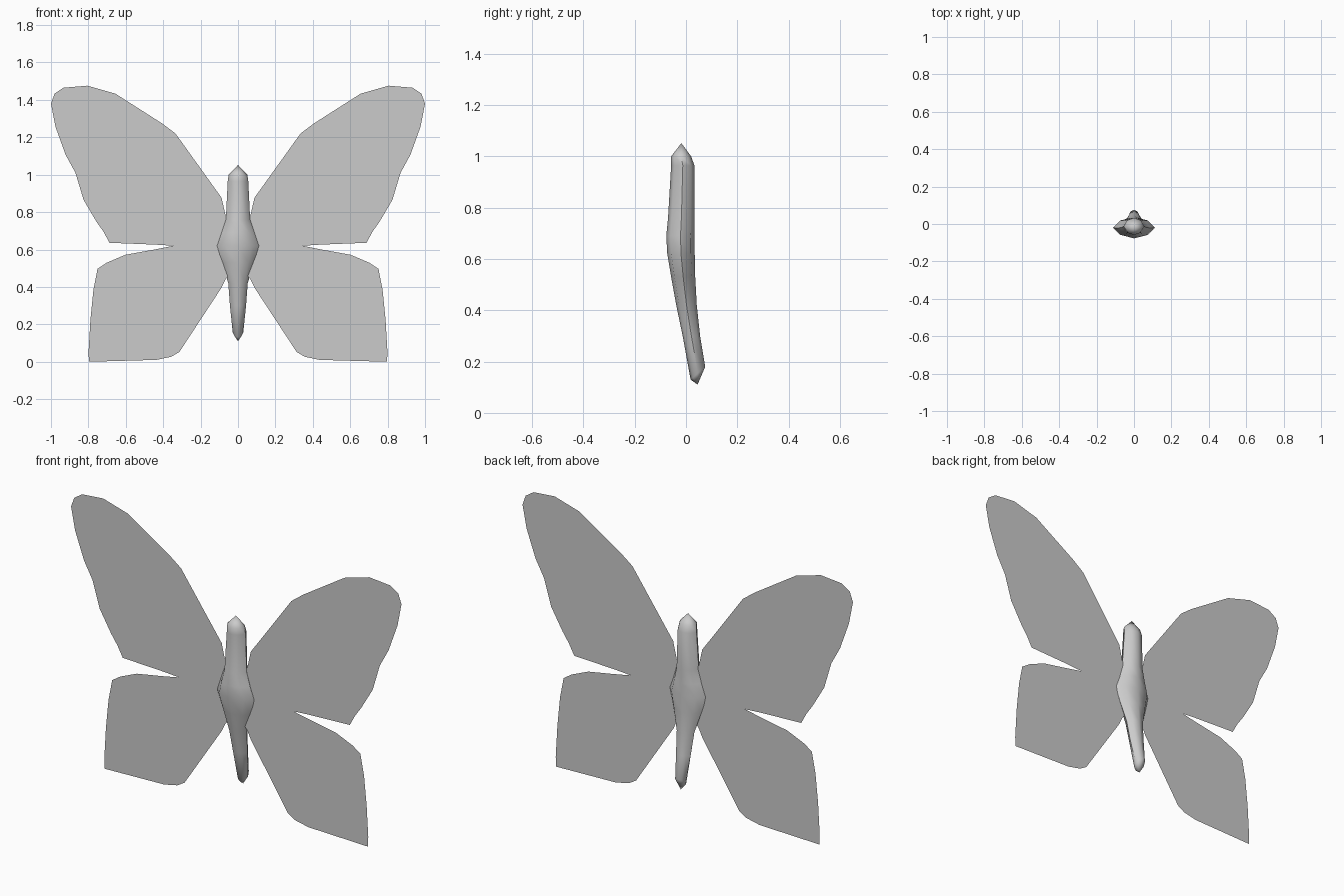
import bpy
import bmesh
import math

default_cube = bpy.data.objects.get("Cube")
if default_cube:
    bpy.data.objects.remove(default_cube, do_unlink=True)


def make_material(name, colour):
    material = bpy.data.materials.new(name)
    material.use_nodes = True
    material.diffuse_color = colour
    shader = next(n for n in material.node_tree.nodes if n.type == "BSDF_PRINCIPLED")
    shader.inputs["Base Color"].default_value = colour
    shader.inputs["Roughness"].default_value = 0.8
    return material


grey = make_material("plain grey", (0.6, 0.6, 0.6, 1))


def add_object(name, mesh_builder):
    mesh = bpy.data.meshes.new(name)
    mesh_builder.to_mesh(mesh)
    mesh_builder.free()
    mesh.materials.append(grey)
    part = bpy.data.objects.new(name, mesh)
    bpy.context.collection.objects.link(part)
    return part


# Wings: flat sheets, given as (x, z) outlines of the left side
WING_Y = -0.015
FOREWING = [(0, .62), (0, .7), (.067, .785), (.088, .877), (.334, 1.22), (.404, 1.273),
            (.655, 1.433), (.805, 1.476), (.933, 1.465), (.981, 1.433), (1, 1.38),
            (.976, 1.257), (.922, 1.107), (.869, 1.01), (.826, .866), (.757, .749),
            (.719, .695), (.687, .636), (.436, .626), (.345, .62)]
HINDWING = [(0, .62), (.345, .62), (.452, .599), (.602, .572), (.703, .529), (.751, .497),
            (.773, .385), (.789, .225), (.799, .053), (.797, 0), (.436, .01), (.356, .027),
            (.313, .053), (.088, .396), (.067, .44), (0, .52)]


def make_wing(name, outline, side):
    bm = bmesh.new()
    face = bm.faces.new([bm.verts.new((side * x, WING_Y, z)) for x, z in outline])
    face.normal_update()
    if face.normal.y > 0:
        face.normal_flip()
    bmesh.ops.triangulate(bm, faces=[face])
    add_object(name, bm)


for side_name, side in (("left", 1), ("right", -1)):
    make_wing(side_name + "_forewing", FOREWING, side)
    make_wing(side_name + "_hindwing", HINDWING, side)


# Body: rings of (height, half width, front y, back y, tilt), closed by two points
RINGS = [(1.0, .05, -.058, .02, 0), (.965, .055, -.058, .033, 0), (.76, .065, -.07, .034, 0),
         (.69, .088, -.077, .034, 0), (.62, .112, -.073, .034, 0), (.53, .085, -.058, .036, 0),
         (.42, .052, -.038, .042, 0), (.3, .043, -.013, .055, 0), (.155, .028, .018, .075, .025)]
SECTION = [(1, 0), (.66, .72), (0, 1), (-.66, .72), (-1, 0), (-.66, -.72), (0, -1), (.66, -.72)]


def make_body():
    bm = bmesh.new()
    loops = []
    for height, width, front, back, tilt in RINGS:
        middle, depth = (front + back) / 2, (back - front) / 2
        loops.append([bm.verts.new((u * width, middle + v * depth, height + v * tilt))
                      for u, v in SECTION])
    count = len(SECTION)
    for upper, lower in zip(loops, loops[1:]):
        for i in range(count):
            j = (i + 1) % count
            bm.faces.new((upper[i], lower[i], lower[j], upper[j]))
    # Pointed head and blunt tail tip
    for loop, tip in ((loops[0], (0, -.018, 1.052)), (loops[-1], (0, .045, .11))):
        point = bm.verts.new(tip)
        for i in range(count):
            bm.faces.new((loop[i], loop[(i + 1) % count], point))
    bmesh.ops.recalc_face_normals(bm, faces=bm.faces)
    return add_object("body", bm)


body = make_body()
bpy.ops.object.select_all(action="DESELECT")
body.select_set(True)
bpy.context.view_layer.objects.active = body
bpy.ops.object.shade_smooth_by_angle(angle=math.radians(50))
